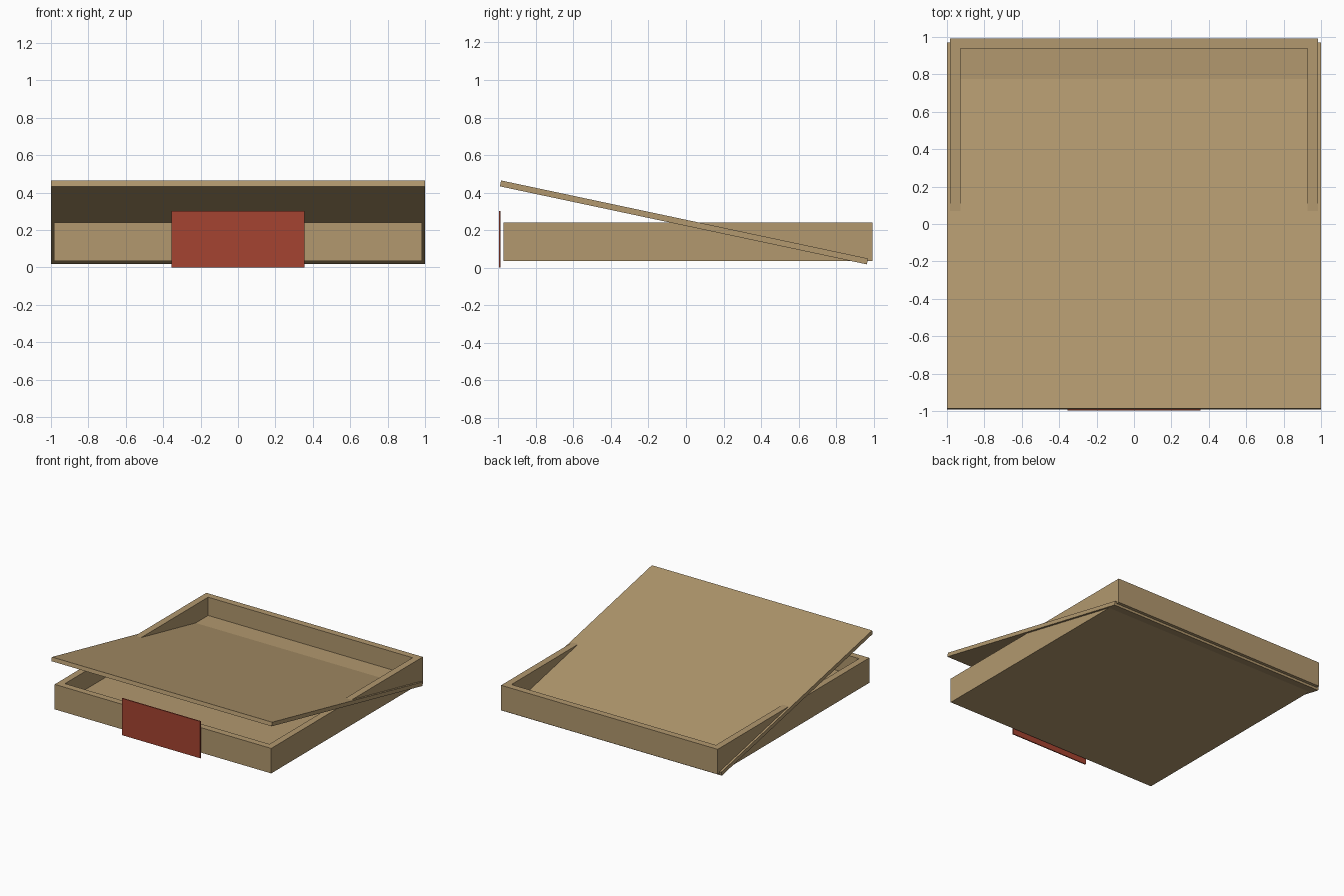
import bpy, bmesh, math
from mathutils import Matrix

if "Cube" in bpy.data.objects:
    bpy.data.objects.remove(bpy.data.objects["Cube"])


def material(name, rgb):
    """Flat colour given as sRGB 0-255, stored as linear."""
    m = bpy.data.materials.new(name)
    lin = [((c / 255 + 0.055) / 1.055) ** 2.4 for c in rgb]
    m.diffuse_color = (*lin, 1.0)
    m.use_nodes = True
    m.node_tree.nodes["Principled BSDF"].inputs["Base Color"].default_value = m.diffuse_color
    return m


def box(name, size, centre, mat, tilt=0.0):
    """Box of a given size, optionally tilted about the x axis."""
    bm = bmesh.new()
    bmesh.ops.create_cube(bm, size=1.0, matrix=Matrix.Diagonal((*size, 1.0)))
    me = bpy.data.meshes.new(name)
    bm.to_mesh(me)
    bm.free()
    me.materials.append(mat)
    ob = bpy.data.objects.new(name, me)
    ob.location = centre
    ob.rotation_euler.x = tilt
    bpy.context.collection.objects.link(ob)
    return ob


cardboard = material("cardboard tan", (178, 152, 110))
red = material("label red", (165, 68, 49))

SIDE, WALL = 1.966, 0.055
BOTTOM, TOP = 0.035, 0.24
CY = 0.01

# Open tray: a block whose top is inset and pushed down to the floor
tray = box("tray", (SIDE, SIDE, TOP - BOTTOM), (0, CY, (TOP + BOTTOM) / 2), cardboard)
bm = bmesh.new()
bm.from_mesh(tray.data)
bm.normal_update()
top = max(bm.faces, key=lambda f: f.calc_center_median().z)
bmesh.ops.inset_region(bm, faces=[top], thickness=WALL, use_even_offset=True)
hole = bmesh.ops.extrude_face_region(bm, geom=[top])["geom"]
bmesh.ops.translate(bm, vec=(0, 0, -(TOP - BOTTOM - WALL)),
                    verts=[g for g in hole if isinstance(g, bmesh.types.BMVert)])
if top.is_valid:
    bmesh.ops.delete(bm, geom=[top], context='FACES_ONLY')
bmesh.ops.recalc_face_normals(bm, faces=bm.faces[:])
bm.to_mesh(tray.data)
bm.free()

# Tilted lid, high at the front and cutting down through the tray at the back
box("lid", (2.0, 2.0, 0.032), (0, -0.011, 0.241), cardboard, math.radians(-12))

# Thin red label standing just in front of the tray
box("front_label", (0.71, 0.009, 0.302), (0, -0.992, 0.151), red)
